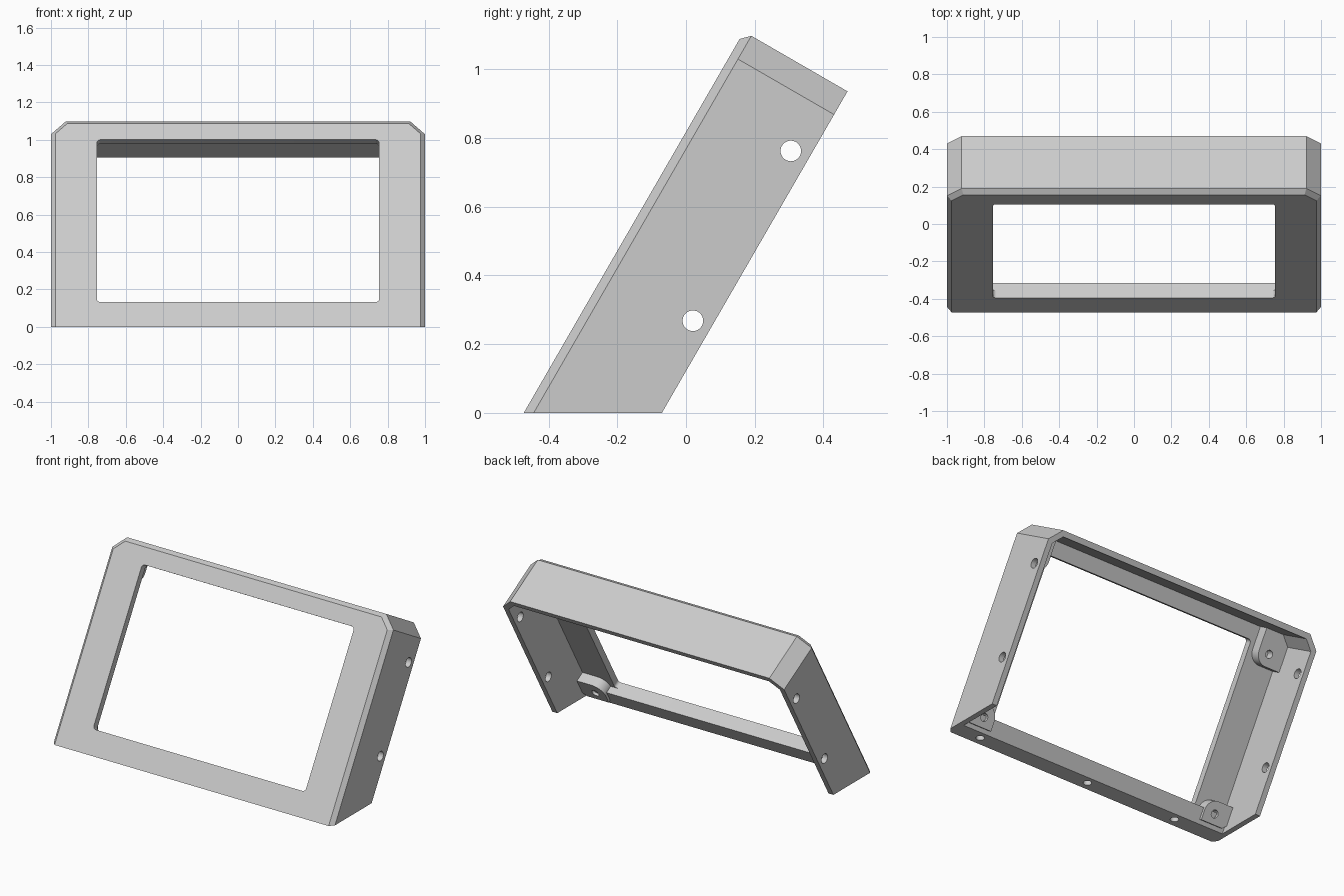
import bpy, bmesh, math
from mathutils import Matrix

if "Cube" in bpy.data.objects:
    bpy.data.objects.remove(bpy.data.objects["Cube"], do_unlink=True)

# Frame dimensions, measured along the leaning face (u) and into its depth (w)
TOP, DEPTH, WALL, PLATE, BAR = 1.281, 0.348, 0.035, 0.044, 0.093
CORNER, EDGE = 0.078, 0.025
SILL, HEAD, HALF_W = 0.153, 1.155, 0.755
LEAN = Matrix.Translation((0, -0.472, 0)) @ Matrix.Rotation(math.radians(60), 4, "X")

grey = bpy.data.materials.new("light grey")
grey.use_nodes = True
grey.diffuse_color = (0.6, 0.6, 0.6, 1)
grey.node_tree.nodes["Principled BSDF"].inputs["Base Color"].default_value = (0.6, 0.6, 0.6, 1)


def finish(name, bm, matrix):
    bmesh.ops.recalc_face_normals(bm, faces=bm.faces)
    mesh = bpy.data.meshes.new(name)
    bm.to_mesh(mesh)
    bm.free()
    mesh.transform(matrix)
    mesh.materials.append(grey)
    obj = bpy.data.objects.new(name, mesh)
    bpy.context.collection.objects.link(obj)
    return obj


def loft(name, layers):
    """Solid through matching outlines; each layer is (depth, [(x, u), ...])."""
    bm = bmesh.new()
    rings = [[bm.verts.new((x, u, -w)) for x, u in pts] for w, pts in layers]
    bm.faces.new(rings[0])
    bm.faces.new(rings[-1])
    n = len(rings[0])
    for a, b in zip(rings, rings[1:]):
        for i in range(n):
            j = (i + 1) % n
            bm.faces.new((a[i], a[j], b[j], b[i]))
    return finish(name, bm, LEAN)


def rod(name, radius, length, matrix):
    bm = bmesh.new()
    bmesh.ops.create_cone(bm, cap_ends=True, segments=32, radius1=radius,
                          radius2=radius, depth=length)
    return finish(name, bm, matrix)


def cut(obj, cutter):
    mod = obj.modifiers.new("cut", "BOOLEAN")
    mod.operation, mod.solver, mod.object = "DIFFERENCE", "EXACT", cutter
    bpy.context.view_layer.objects.active = obj
    bpy.ops.object.modifier_apply(modifier=mod.name)
    bpy.data.objects.remove(cutter, do_unlink=True)


def outline(inset, low):
    """Frame outline with two clipped upper corners."""
    x, u = 1 - inset, TOP - inset
    c = CORNER - inset * (2 - math.sqrt(2))
    return [(-x, low), (x, low), (x, u - c), (x - c, u), (c - x, u), (-x, u - c)]


def arc(cx, cu, r, start, steps=8):
    return [(cx + r * math.cos(math.radians(start + 90 * i / steps)),
             cu + r * math.sin(math.radians(start + 90 * i / steps)))
            for i in range(steps + 1)]


def box(x, low, high):
    return [(-x, low), (x, low), (x, high), (-x, high)]


# Leaning frame with a bevelled front rim
frame = loft("frame", [(0, outline(EDGE, -0.3)), (EDGE, outline(0, -0.3)),
                       (DEPTH, outline(0, -0.3))])

# Hollow behind the face, leaving a thicker bar along the bottom
cut(frame, loft("hollow", [(PLATE, outline(WALL, SILL)), (0.5, outline(WALL, SILL))]))
cut(frame, loft("lower_hollow", [(BAR, box(1 - WALL, -0.5, 0.3)),
                                 (0.5, box(1 - WALL, -0.5, 0.3))]))

# Window with rounded corners
r = 0.02
window = (arc(HALF_W - r, HEAD - r, r, 0) + arc(r - HALF_W, HEAD - r, r, 90)
          + arc(r - HALF_W, SILL + r, r, 180) + arc(HALF_W - r, SILL + r, r, 270))
cut(frame, loft("window", [(-0.1, window), (0.07, window)]))

# Flat foot
bm = bmesh.new()
bmesh.ops.create_cube(bm, size=4)
cut(frame, finish("floor_cutter", bm, Matrix.Translation((0, 0, -2))))

# Screw holes through both side walls
for y, z in ((0.305, 0.762), (0.02, 0.268)):
    cut(frame, rod("side_hole", 0.03, 3,
                   Matrix.Translation((0, y, z)) @ Matrix.Rotation(math.pi / 2, 4, "Y")))

# Blind holes under the bottom bar
for x in (0.8, 0, -0.65):
    cut(frame, rod("foot_hole", 0.025, 0.1, Matrix.Translation((x, -0.415, 0))))

# Corner bosses with a rounded inner corner and a blind screw hole
parts = [frame]
R, BOSS_X, BOSS_W = 0.075, 0.86, 0.11
for side, s in (("left", 1), ("right", -1)):
    for level, u, d, reach in (("upper", 1.11, 1, 0.14), ("lower", 0.14, -1, 0.06)):
        rounded = arc(0, 0, R, 180)
        shape = rounded + [(0.115, -R), (0.115, reach - 0.03), (0.08, reach), (-R, reach)]
        pts = [(s * (BOSS_X + a), u + d * b) for a, b in shape]
        boss = loft(f"{level}_{side}_boss", [(PLATE - 0.01, pts), (BOSS_W, pts)])
        cut(boss, rod("boss_hole", 0.024, 0.1,
                      LEAN @ Matrix.Translation((s * BOSS_X, u, -BOSS_W))))
        parts.append(boss)

# Smooth round surfaces, crisp edges
bpy.ops.object.select_all(action="DESELECT")
for obj in parts:
    obj.select_set(True)
bpy.context.view_layer.objects.active = frame
bpy.ops.object.shade_smooth_by_angle(angle=math.radians(30))
